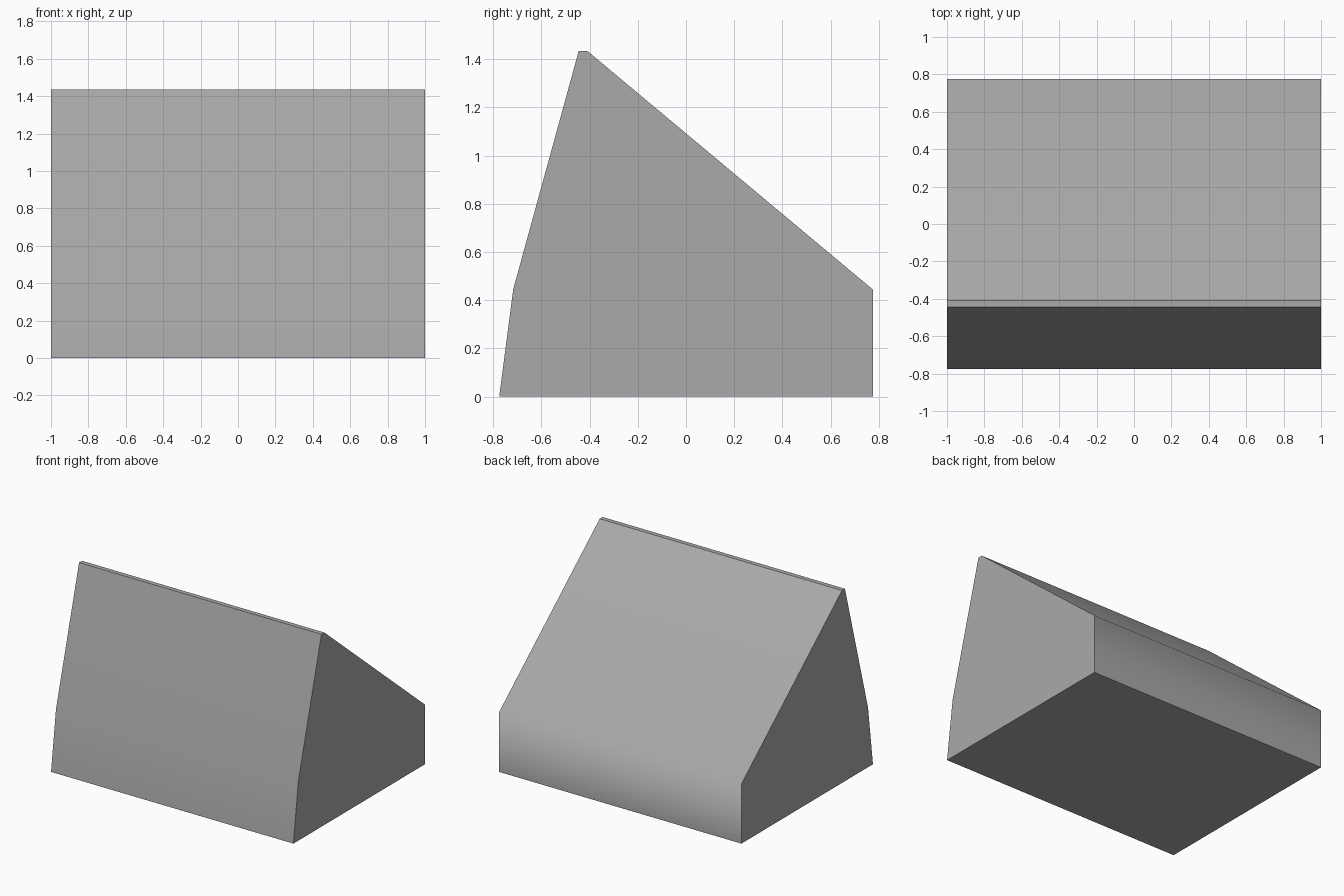
import bpy
import bmesh
import math

cube = bpy.data.objects.get("Cube")
if cube:
    bpy.data.objects.remove(cube, do_unlink=True)

# Plain grey finish
grey = bpy.data.materials.new("plain grey")
grey.use_nodes = True
colour = (0.4, 0.4, 0.4, 1)
grey.diffuse_color = colour
grey.node_tree.nodes["Principled BSDF"].inputs["Base Color"].default_value = colour

# Side profile (y, z), extruded across the full width
profile = [(-0.775, 0), (0.775, 0), (0.775, 0.445),
           (-0.41, 1.435), (-0.445, 1.435), (-0.717, 0.445)]
bm = bmesh.new()
side = bm.faces.new([bm.verts.new((-1, y, z)) for y, z in profile])
result = bmesh.ops.extrude_face_region(bm, geom=[side])
moved = [v for v in result["geom"] if isinstance(v, bmesh.types.BMVert)]
bmesh.ops.translate(bm, verts=moved, vec=(2, 0, 0))
bmesh.ops.recalc_face_normals(bm, faces=bm.faces)

# Soft folds across the front and rear panels, crisp edges elsewhere
for face in bm.faces:
    face.smooth = True
for edge in bm.edges:
    fold = all(math.isclose(v.co.z, 0.445, abs_tol=0.01) for v in edge.verts)
    edge.smooth = fold

mesh = bpy.data.meshes.new("wedge_body")
bm.to_mesh(mesh)
bm.free()
mesh.materials.append(grey)
body = bpy.data.objects.new("wedge_body", mesh)
bpy.context.collection.objects.link(body)

# Large panels dominate the shading at the soft folds
weighted = body.modifiers.new("panel shading", 'WEIGHTED_NORMAL')
weighted.keep_sharp = True
